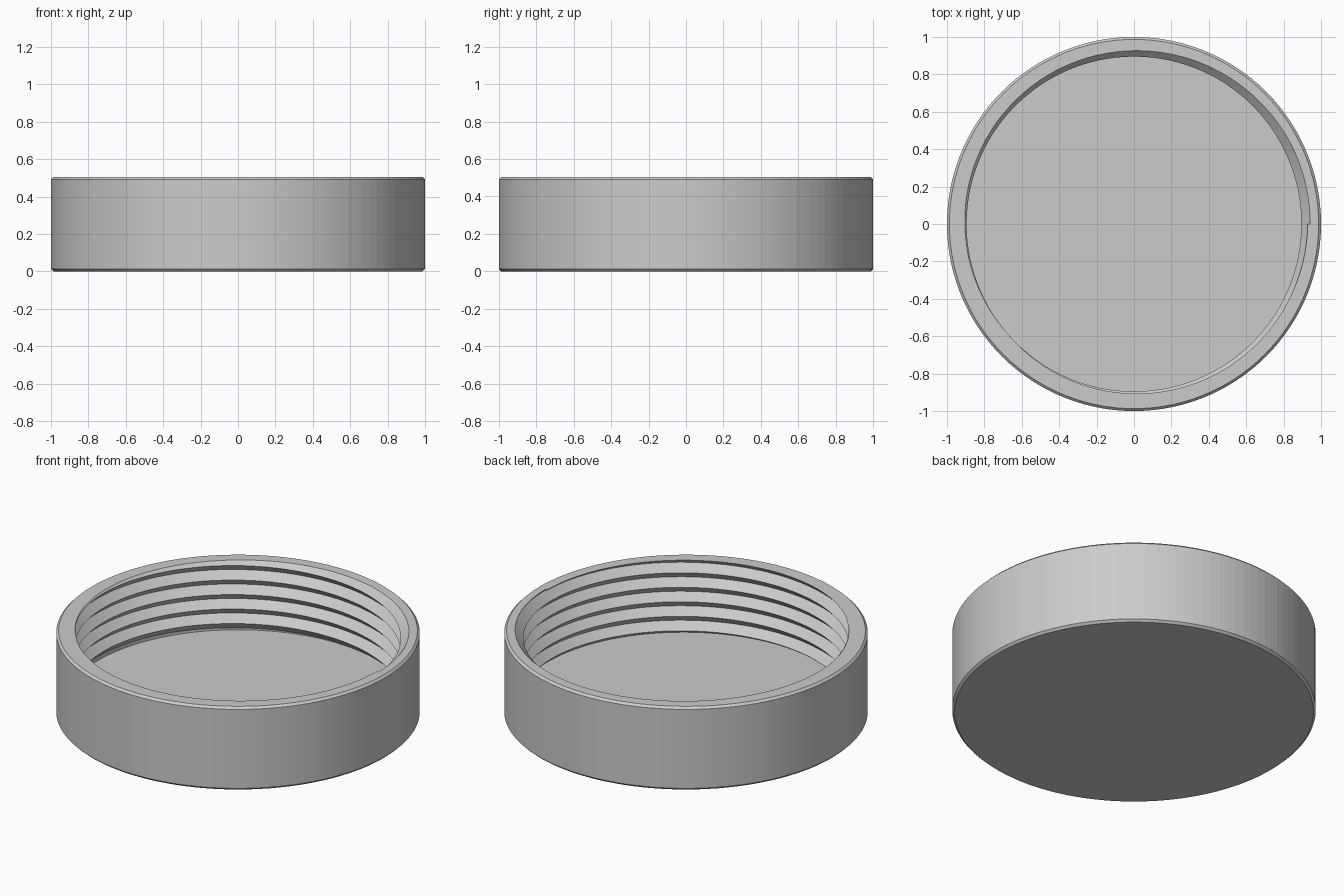
import bpy, bmesh, math

if "Cube" in bpy.data.objects:
    bpy.data.objects.remove(bpy.data.objects["Cube"])

SEGS = 120            # sides of the round cap
HEIGHT, FLOOR = 0.505, 0.07
BORE, CREST = 0.942, 0.895
PITCH, HALF = 0.088, 0.0485
TURN_START, TURN_END = 190, 360 * 6   # thread start and end, degrees
CREST_END = 0.539                     # crest height where the thread ends

grey = bpy.data.materials.new("plain grey")
grey.diffuse_color = (0.6, 0.6, 0.6, 1)
grey.use_nodes = True
grey.node_tree.nodes["Principled BSDF"].inputs["Base Color"].default_value = grey.diffuse_color


def finish(bm, name):
    bmesh.ops.recalc_face_normals(bm, faces=bm.faces)
    mesh = bpy.data.meshes.new(name)
    bm.to_mesh(mesh)
    bm.free()
    mesh.materials.append(grey)
    obj = bpy.data.objects.new(name, mesh)
    bpy.context.collection.objects.link(obj)
    return obj


def polar(r, a, z):
    return (r * math.cos(a), r * math.sin(a), z)


# Cap body: chamfered cup profile turned around the z axis
profile = [(0.987, 0), (1, 0.013), (1, HEIGHT - 0.013), (0.987, HEIGHT),
           (BORE, HEIGHT), (BORE, FLOOR)]
bm = bmesh.new()
rings = [[bm.verts.new(polar(r, math.tau * i / SEGS, z)) for i in range(SEGS)]
         for r, z in profile]
for low, high in zip(rings, rings[1:]):
    for i in range(SEGS):
        j = (i + 1) % SEGS
        bm.faces.new((low[i], low[j], high[j], high[i]))
bm.faces.new(rings[0])     # underside
bm.faces.new(rings[-1])    # inner floor
finish(bm, "cap_body")

# Internal thread: triangular ridge swept up a right-handed helix
bm = bmesh.new()
step = 360 / SEGS
angles = [TURN_START] + [k * step for k in range(int(TURN_START // step) + 1,
                                                 int(TURN_END / step) + 1)]
sections = []
for deg in angles:
    z = CREST_END + PITCH * (deg - TURN_END) / 360
    a = math.radians(deg)
    sections.append([bm.verts.new(polar(r, a, z + dz)) for r, dz in
                     ((BORE + 0.001, -HALF), (CREST, 0), (BORE + 0.001, HALF))])
for s, t in zip(sections, sections[1:]):
    for i in range(3):
        j = (i + 1) % 3
        bm.faces.new((s[i], s[j], t[j], t[i]))
bm.faces.new(sections[0])
bm.faces.new(sections[-1])

# Trim the ridge flush with the rim and close the cut
cut = bmesh.ops.bisect_plane(bm, geom=bm.verts[:] + bm.edges[:] + bm.faces[:],
                             plane_co=(0, 0, HEIGHT), plane_no=(0, 0, 1),
                             clear_outer=True)
edges = [e for e in cut["geom_cut"] if isinstance(e, bmesh.types.BMEdge)]
bmesh.ops.triangle_fill(bm, edges=edges, use_beauty=True, normal=(0, 0, 1))
finish(bm, "inner_thread")
